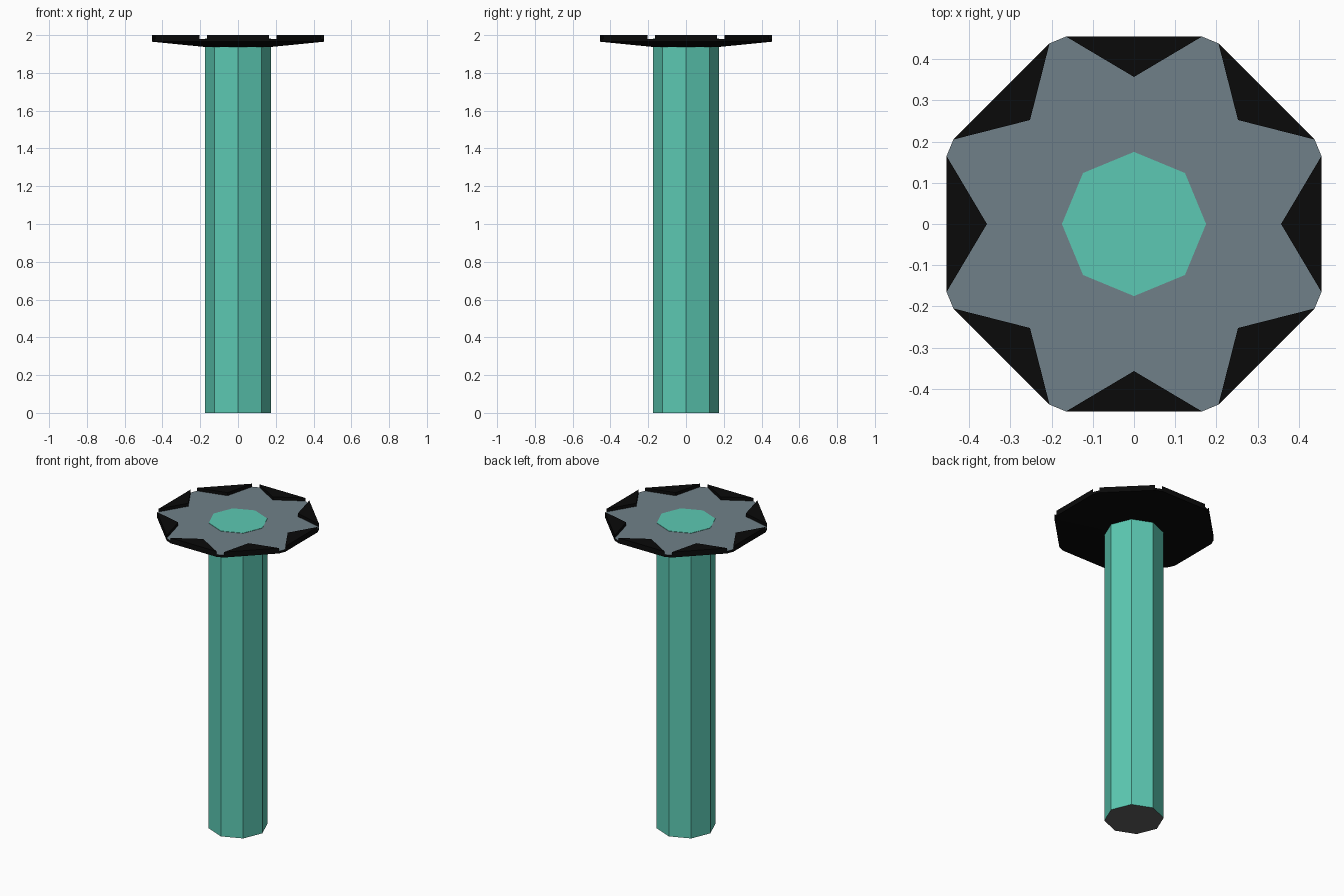
import bpy, bmesh
from math import cos, sin, pi

if "Cube" in bpy.data.objects:
    bpy.data.objects.remove(bpy.data.objects["Cube"])


def material(name, rgb):
    m = bpy.data.materials.new(name)
    m.diffuse_color = (*rgb, 1)
    m.use_nodes = True
    m.node_tree.nodes["Principled BSDF"].inputs["Base Color"].default_value = m.diffuse_color
    return m


TEAL = material("teal", (0.107, 0.584, 0.451))
SLATE = material("slate", (0.162, 0.216, 0.246))
BLACK = material("black", (0.003, 0.003, 0.003))
DARK = material("dark_grey", (0.12, 0.12, 0.12))


def turn(p, a):
    return (p[0] * cos(a) - p[1] * sin(a), p[0] * sin(a) + p[1] * cos(a))


def loft(name, rings, side, bottom, top):
    """Stack outlines [(points, z), ...], capped at both ends."""
    bm = bmesh.new()
    loops = [[bm.verts.new((x, y, z)) for x, y in pts] for pts, z in rings]
    n = len(loops[0])
    for a, b in zip(loops, loops[1:]):
        for i in range(n):
            j = (i + 1) % n
            bm.faces.new((a[i], a[j], b[j], b[i]))
    bm.faces.new(loops[0][::-1]).material_index = 1
    bm.faces.new(loops[-1]).material_index = 2
    me = bpy.data.meshes.new(name)
    bm.to_mesh(me)
    bm.free()
    for m in (side, bottom, top):
        me.materials.append(m)
    ob = bpy.data.objects.new(name, me)
    bpy.context.collection.objects.link(ob)
    return ob


STEPS = [k * pi / 4 for k in range(8)]

# Octagonal column, showing through the centre of the plate
octagon = [turn((0.175, 0), a) for a in STEPS]
loft("column", [(octagon, 0), (octagon, 1.982)], TEAL, DARK, TEAL)

# Plate with chamfered corners and a shallow tapered underside
rim = [turn((0.455, s * 0.165), a) for a in STEPS for s in (-1, 1)]
inner = [(x * 0.4, y * 0.4) for x, y in rim]
loft("plate", [(inner, 1.938), (rim, 1.965), (rim, 1.98)], BLACK, BLACK, SLATE)

# Eight raised rim wedges leaving the star between them
wedge = [(0.357, 0), (0.455, -0.165), (0.455, 0.165)]
for k, a in enumerate(STEPS):
    pts = [turn(p, a) for p in wedge]
    loft(f"rim_wedge_{k + 1}", [(pts, 1.98), (pts, 2.0)], BLACK, BLACK, BLACK)
